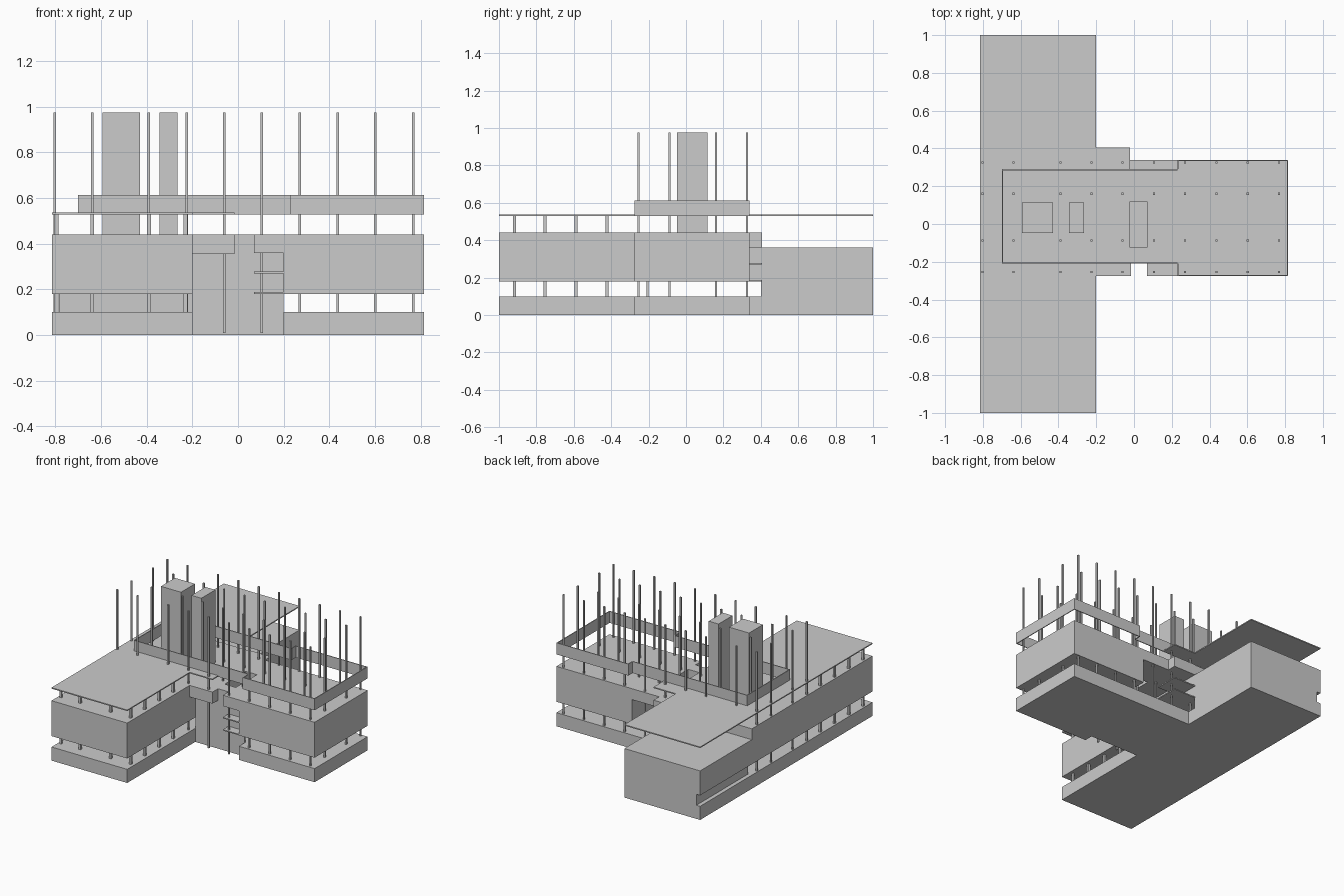
import bpy, bmesh

if "Cube" in bpy.data.objects:
    bpy.data.objects.remove(bpy.data.objects["Cube"])

def prism(name, pts, z0, z1):
    """Solid from a plan outline, extruded from z0 to z1."""
    bm = bmesh.new()
    f = bm.faces.new([bm.verts.new((x, y, z0)) for x, y in pts])
    r = bmesh.ops.extrude_face_region(bm, geom=[f])
    for v in r["geom"]:
        if isinstance(v, bmesh.types.BMVert):
            v.co.z = z1
    bmesh.ops.recalc_face_normals(bm, faces=bm.faces[:])
    me = bpy.data.meshes.new(name)
    bm.to_mesh(me)
    bm.free()
    ob = bpy.data.objects.new(name, me)
    bpy.context.collection.objects.link(ob)
    return ob

def box(name, x0, x1, y0, y1, z0, z1):
    return prism(name, [(x0, y0), (x1, y0), (x1, y1), (x0, y1)], z0, z1)

def frame(name, outer, hole, z0, z1):
    """Rectangular plate with a rectangular opening."""
    (a, b, c, d), (e, f, g, h) = outer, hole
    for i, r in enumerate([(a, b, c, g), (a, b, h, d), (a, e, g, h), (f, b, g, h)]):
        if r[1] - r[0] > 1e-4 and r[3] - r[2] > 1e-4:
            box(f"{name}_{i}", *r, z0, z1)

W, E = -0.815, 0.815      # west and east faces
WI = -0.2                 # inner face of the long wing
S, N = -0.275, 0.34       # faces of the cross wing

# Plinth, T-shaped with a recessed entrance
prism("plinth", [(W, -1), (WI, -1), (WI, -0.21), (0.2, -0.21), (0.2, S), (E, S),
                 (E, N), (WI, N), (WI, 1), (W, 1)], 0, 0.1)

# Long wing upper storey and lower north block
box("wing_storey", W, WI, -1, 0.4, 0.18, 0.44)
box("north_block_upper", W, WI, 0.4, 1, 0.18, 0.36)
box("north_block_core", W + 0.03, WI, 0.4, 1, 0.1, 0.18)

# Cross wing upper storey and the hall deck with its stair opening
box("cross_storey", 0.2, E, S, N, 0.18, 0.44)
frame("hall_deck", (WI, 0.2, -0.21, 0.29), (-0.02, 0.07, -0.125, 0.12), 0.36, 0.44)
box("hall_edge_south", 0.07, 0.2, S, -0.21, 0.36, 0.44)
box("hall_edge_north", -0.02, 0.2, 0.29, N, 0.36, 0.44)
box("hall_wall", WI, 0.2, -0.21, -0.2, 0.1, 0.36)

# Balconies and stair landings
box("balcony_south", WI, -0.015, S, -0.21, 0.355, 0.44)
box("balcony_north", WI, -0.02, 0.29, 0.405, 0.36, 0.44)
for i, z in enumerate((0.18, 0.27)):
    box(f"landing_south_{i}", 0.07, 0.2, S, -0.2, z, z + 0.008)
    box(f"landing_north_{i}", WI, -0.02, 0.23, 0.405, z, z + 0.008)

# Thin roof of the long wing, open inside the parapet
frame("wing_roof", (W, WI, -1, 1), (-0.7, WI, -0.21, 0.29), 0.528, 0.536)
box("roof_tab_south", WI, -0.015, S, -0.21, 0.528, 0.536)
box("roof_tab_north", WI, -0.02, 0.29, 0.405, 0.528, 0.536)

# Parapet ring, stepping outwards over the cross wing
t = 0.006
outer = [(-0.7, -0.21), (0.23, -0.21), (0.23, S), (E, S), (E, N), (0.23, N), (0.23, 0.29), (-0.7, 0.29)]
for i, (p, q) in enumerate(zip(outer, outer[1:] + outer[:1])):
    xs, ys = sorted((p[0], q[0])), sorted((p[1], q[1]))
    if xs[0] == xs[1]:
        s = 1 if xs[0] < 0.5 else -1
        xs = sorted((xs[0], xs[0] + s * t))
    else:
        s = 1 if ys[0] < 0 else -1
        ys = sorted((ys[0], ys[0] + s * t))
    box(f"parapet_{i}", *xs, *ys, 0.528, 0.613)

# Service towers
box("tower_large", -0.593, -0.43, -0.047, 0.115, 0.44, 0.975)
box("tower_small", -0.345, -0.265, -0.047, 0.115, 0.44, 0.975)

# Columns: tall grid, and shorter ones below the wing roof
def column(name, x, y, z0, z1, r=0.0055):
    box(name, x - r, x + r, y - r, y + r, z0, z1)

grid_x = (-0.803, -0.638, -0.39, -0.225, -0.06, 0.105, 0.27, 0.437, 0.602, 0.767)
for i, x in enumerate(grid_x):
    for j, y in enumerate((-0.254, -0.088, 0.16, 0.325)):
        column(f"column_{i}_{j}", x, y, 0.01, 0.975)
for i, x in enumerate((-0.795, -0.638, -0.39, -0.23)):
    for j, y in enumerate((-0.918, -0.753, -0.587, -0.422)):
        column(f"wing_column_{i}_{j}", x, y, 0.1, 0.53, 0.008)
